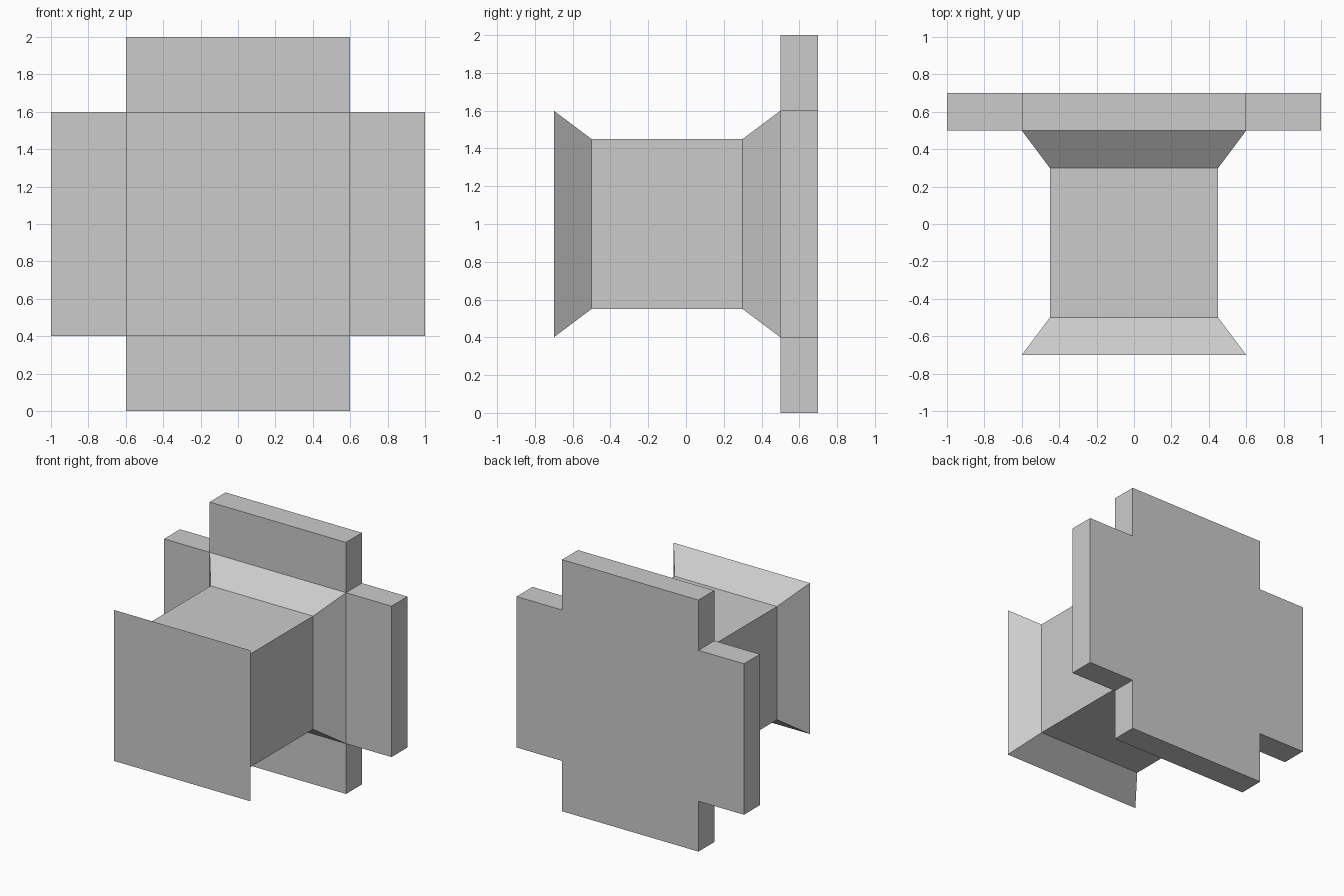
import bpy, bmesh
from mathutils import Vector

if "Cube" in bpy.data.objects:
    bpy.data.objects.remove(bpy.data.objects["Cube"])

CENTRE_Z = 1.0
# Square sections along y: (y, half width)
SECTIONS = [(-0.7, 0.6), (-0.5, 0.45), (0.3, 0.45), (0.5, 0.6), (0.7, 0.6)]
ARM = 0.4

bm = bmesh.new()


def square_ring(y, h):
    return [bm.verts.new((x * h, y, CENTRE_Z + z * h))
            for x, z in ((-1, -1), (1, -1), (1, 1), (-1, 1))]


# Flared square core, closed at front and back
rings = [square_ring(y, h) for y, h in SECTIONS]
sides = []
for a, b in zip(rings, rings[1:]):
    sides = [bm.faces.new((a[i], b[i], b[(i + 1) % 4], a[(i + 1) % 4]))
             for i in range(4)]
bm.faces.new(rings[0])
bm.faces.new(rings[-1][::-1])
bmesh.ops.recalc_face_normals(bm, faces=bm.faces[:])

# Four arms of the back plate, extruded from the last section's sides
for face in sides:
    face.normal_update()
    offset = Vector(face.normal) * ARM
    arm = bmesh.ops.extrude_discrete_faces(bm, faces=[face])["faces"][0]
    bmesh.ops.translate(bm, vec=offset, verts=arm.verts[:])

bmesh.ops.recalc_face_normals(bm, faces=bm.faces[:])
mesh = bpy.data.meshes.new("flared_block_with_cross_plate")
bm.to_mesh(mesh)
bm.free()
obj = bpy.data.objects.new("flared_block_with_cross_plate", mesh)
bpy.context.collection.objects.link(obj)
